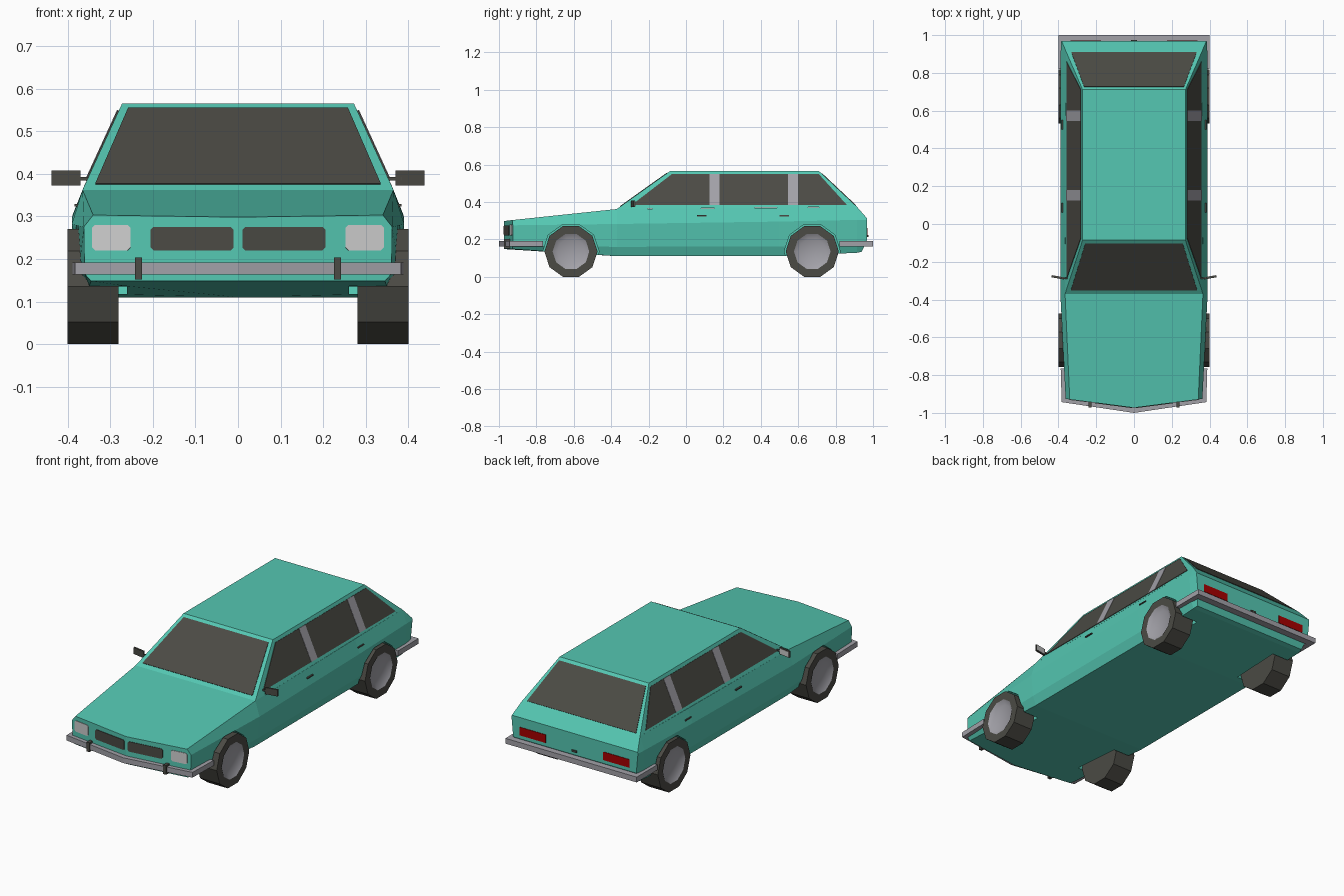
import bpy, bmesh, math
from mathutils import Vector

if "Cube" in bpy.data.objects:
    bpy.data.objects.remove(bpy.data.objects["Cube"])


def mat(name, c):
    m = bpy.data.materials.new(name)
    m.diffuse_color = (*c, 1)
    m.use_nodes = True
    m.node_tree.nodes["Principled BSDF"].inputs["Base Color"].default_value = m.diffuse_color
    return m


TEAL = mat("teal_paint", (0.09, 0.57, 0.445))
DARK = mat("dark_trim", (0.07, 0.069, 0.058))
METAL = mat("grey_metal", (0.36, 0.355, 0.39))
LAMP = mat("lamp_white", (0.62, 0.62, 0.62))
RED = mat("tail_red", (0.38, 0.0, 0.0))


def finish(name, bm, m):
    bmesh.ops.remove_doubles(bm, verts=bm.verts, dist=1e-5)
    bmesh.ops.recalc_face_normals(bm, faces=bm.faces)
    me = bpy.data.meshes.new(name)
    bm.to_mesh(me)
    bm.free()
    me.materials.append(m)
    ob = bpy.data.objects.new(name, me)
    bpy.context.collection.objects.link(ob)
    return ob


def extrude(bm, pts, off):
    """Solid between a polygon and its copy moved by off."""
    a = [bm.verts.new(p) for p in pts]
    b = [bm.verts.new(Vector(p) + Vector(off)) for p in pts]
    bm.faces.new(a)
    bm.faces.new(b)
    n = len(a)
    for i in range(n):
        j = (i + 1) % n
        bm.faces.new((a[i], a[j], b[j], b[i]))


def plate(name, pts, m, t=0.003):
    """Thin plate lying on a surface, t proud on either side."""
    p = [Vector(q) for q in pts]
    n = (p[1] - p[0]).cross(p[2] - p[0]).normalized()
    bm = bmesh.new()
    extrude(bm, [q - n * t for q in p], n * 2 * t)
    return finish(name, bm, m)


def box(name, lo, hi, m):
    bm = bmesh.new()
    (x0, y0, z0), (x1, y1, z1) = lo, hi
    extrude(bm, [(x0, y0, z0), (x1, y0, z0), (x1, y1, z0), (x0, y1, z0)], (0, 0, z1 - z0))
    return finish(name, bm, m)


def lathe(name, prof, y, z, s, m, n=10):
    """Spin (radius, x) points around a wheel axle."""
    bm = bmesh.new()
    rings = []
    for r, x in prof:
        rings.append([bm.verts.new((s * x, y + r * math.cos(k * math.tau / n),
                                    z + r * math.sin(k * math.tau / n)))
                      for k in range(n if r else 1)])
    for a, b in zip(rings, rings[1:]):
        for k in range(n):
            j = (k + 1) % n
            f = [a[k % len(a)], a[j % len(a)], b[j % len(b)], b[k % len(b)]]
            bm.faces.new(list(dict.fromkeys(f)))
    return finish(name, bm, m)


def nose_y(x):
    return -0.973 + 0.13 * abs(x)


# Lower body: half cross-sections (x, z) from floor centre to top centre
front = [(0, .148), (.345, .148), (.36, .165), (.362, .275), (.34, .303), (0, .298)]
cowl = [(0, .11), (.36, .11), (.38, .16), (.39, .282), (.365, .362), (0, .362)]
mid = [(0, .11), (.36, .11), (.38, .162), (.39, .295), (.362, .369), (0, .369)]
rear = [(0, .128), (.36, .128), (.38, .175), (.388, .304), (.36, .374), (0, .374)]
tail = [(0, .134), (.355, .134), (.375, .198), (.385, .304), (.383, .312), (0, .312)]
stations = [[(x, nose_y(x), z) for x, z in front]]
for y, sec in ((-.37, cowl), (.5, mid), (.914, rear)):
    stations.append([(x, y, z) for x, z in sec])
stations.append([(x, .94 if z < .15 else .968, z) for x, z in tail])

bm = bmesh.new()
for s in (1, -1):
    R = [[bm.verts.new((s * x, y, z)) for x, y, z in st] for st in stations]
    for a, b in zip(R, R[1:]):
        for i in range(5):
            bm.faces.new((a[i], a[i + 1], b[i + 1], b[i]))
    bm.faces.new(R[0])
    c = bm.verts.new((0, .968, .198))
    e = R[-1]
    bm.faces.new((e[0], e[1], e[2], c))
    bm.faces.new((c, e[2], e[3], e[4], e[5]))
body = finish("body", bm, TEAL)

# Wheel arches cut from the body
AXLES = (-.615, .675)
bm = bmesh.new()
for s in (1, -1):
    for y in AXLES:
        extrude(bm, [(s * .26, y + .15 * math.cos(k * math.tau / 10),
                      .135 + .15 * math.sin(k * math.tau / 10)) for k in range(10)],
                (s * .2, 0, 0))
cutter = finish("arch_cutter", bm, TEAL)
cutter.hide_render = True
cutter.display_type = 'WIRE'
mod = body.modifiers.new("arches", 'BOOLEAN')
mod.object = cutter
mod.operation = 'DIFFERENCE'
mod.solver = 'EXACT'

# Cabin
bm = bmesh.new()
base = [bm.verts.new(p) for p in ((-.365, -.37, .362), (.365, -.37, .362), (.36, .914, .374), (-.36, .914, .374))]
roof = [bm.verts.new(p) for p in ((-.272, -.085, .565), (.272, -.085, .565), (.272, .711, .565), (-.272, .711, .565))]
bm.faces.new(base)
bm.faces.new(roof)
for i in range(4):
    j = (i + 1) % 4
    bm.faces.new((base[i], base[j], roof[j], roof[i]))
finish("cabin", bm, TEAL)


# Windscreen and rear window
def screen(name, y0, z0, y1, z1, a, b, xa, xb):
    lo = (y0 + (y1 - y0) * a, z0 + (z1 - z0) * a)
    hi = (y0 + (y1 - y0) * b, z0 + (z1 - z0) * b)
    plate(name, [(-xa, *lo), (xa, *lo), (xb, *hi), (-xb, *hi)], DARK)


screen("windscreen", -.37, .362, -.085, .565, .065, .94, .335, .258)
screen("rear_window", .914, .374, .711, .565, .03, .93, .332, .264)


def side_x(z):
    return .365 - (z - .362) * .458


for s in (1, -1):
    tag = "_right" if s > 0 else "_left"

    # Side windows with pillars
    def on_side(pts):
        return [(s * side_x(z), y, z) for y, z in pts]
    plate("side_window" + tag, on_side([(-.29, .383), (.86, .383), (.71, .548), (-.075, .548)]), DARK)
    for y in (.125, .545):
        plate("pillar" + tag, on_side([(y, .383), (y + .055, .383), (y + .055, .548), (y, .548)]), METAL, .0045)

    # Headlamps and grille, with clipped corners
    for name, x0, x1, z0, z1, m in (("headlamp", .252, .342, .22, .28, LAMP),
                                    ("grille", .01, .205, .22, .275, DARK)):
        c = .007
        o = [(x0 + c, z0), (x1 - c, z0), (x1, z0 + c), (x1, z1 - c),
             (x1 - c, z1), (x0 + c, z1), (x0, z1 - c), (x0, z0 + c)]
        plate(name + tag, [(s * x, nose_y(x), z) for x, z in o], m)

    # Tail lamps
    plate("tail_lamp" + tag, [(s * x, .968, z) for x, z in ((.175, .215), (.335, .215), (.335, .26), (.175, .26))], RED)

    # Bumper guards
    xs = sorted((s * .225, s * .242))
    box("bumper_guard" + tag, (xs[0], -.972, .152), (xs[1], -.935, .203), DARK)

    # Door handles
    for y in (.06, .5):
        xs = sorted((s * .37, s * .384))
        box("door_handle" + tag, (xs[0], y, .323), (xs[1], y + .05, .329), DARK)

    # Mirrors: arm, shell and glass
    xs = sorted((s * .345, s * .385))
    box("mirror_arm" + tag, (xs[0], -.292, .384), (xs[1], -.284, .392), DARK)
    bm = bmesh.new()
    extrude(bm, [(s * .37, -.294, .372), (s * .438, -.282, .372),
                 (s * .438, -.282, .408), (s * .37, -.294, .408)], (0, .01, 0))
    finish("mirror_shell" + tag, bm, DARK)
    plate("mirror_glass" + tag, [(s * .374, -.283, .375), (s * .435, -.272, .375),
                                 (s * .435, -.272, .405), (s * .374, -.283, .405)], LAMP, .0015)

    # Wheels
    for y in AXLES:
        lathe("tyre" + tag, [(0, .28), (.142, .28), (.142, .40), (.098, .40), (.098, .37), (0, .37)],
              y, .135, s, DARK)
        hub = lathe("hub" + tag, [(0, .372), (.098, .372), (.098, .40), (.072, .384), (0, .39)],
                    y, .135, s, METAL)
        hub.data.shade_smooth()
        hub.data.set_sharp_from_angle(angle=math.radians(40))

# Bumpers wrapping round the ends
for name, outer, inner in (
        ("front_bumper", [(.388, -.765), (.383, -.943), (0, -1.0)], [(0, -.96), (.35, -.915), (.36, -.765)]),
        ("rear_bumper", [(.40, .82), (.40, 1.0), (0, 1.0)], [(0, .96), (.37, .96), (.37, .82)])):
    bm = bmesh.new()
    half = outer[:-1]
    in_half = inner[1:]
    loop = (half + [outer[-1]] + [(-x, y) for x, y in reversed(half)]
            + [(-x, y) for x, y in reversed(in_half)] + [inner[0]] + in_half)
    extrude(bm, [(x, y, .163) for x, y in loop], (0, 0, .029))
    finish(name, bm, METAL)

# Tailgate latch
box("tailgate_latch", (-.015, .96, .212), (.015, .975, .222), DARK)
